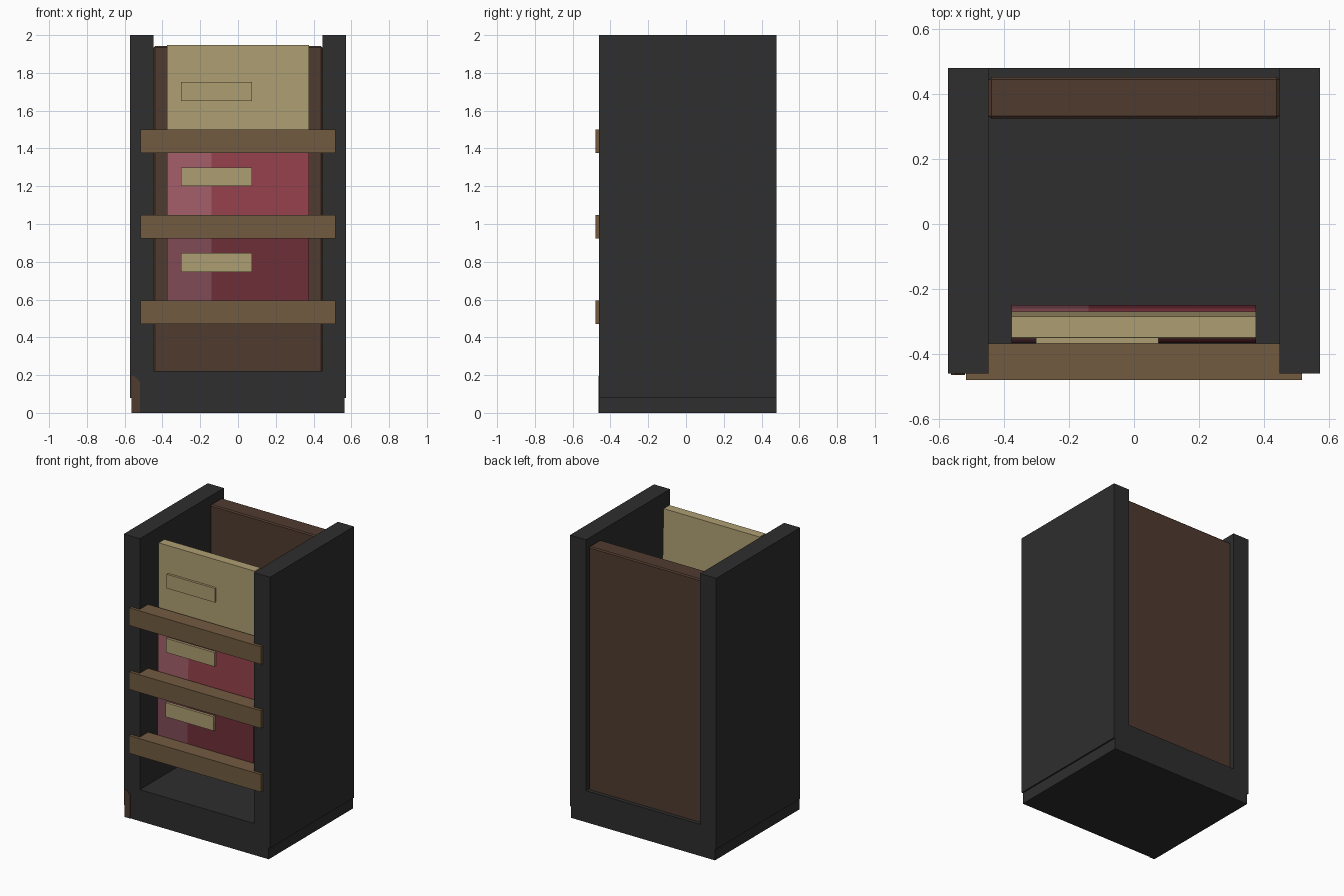
import bpy, bmesh

if "Cube" in bpy.data.objects:
    bpy.data.objects.remove(bpy.data.objects["Cube"])


def material(name, r, g, b):
    m = bpy.data.materials.new(name)
    lin = lambda c: ((c / 255 + 0.055) / 1.055) ** 2.4
    m.diffuse_color = (lin(r), lin(g), lin(b), 1)
    m.use_nodes = True
    m.node_tree.nodes["Principled BSDF"].inputs["Base Color"].default_value = m.diffuse_color
    return m


BLACK = material("charcoal", 46, 46, 46)
BROWN = material("dark brown", 80, 59, 47)
WOOD = material("wood brown", 114, 91, 65)
TAN = material("tan", 174, 158, 114)
RED = material("red", 150, 65, 76)
PINK = material("dusty pink", 164, 94, 106)
DARK_RED = material("dark red", 108, 46, 54)
DARK_PINK = material("dark pink", 128, 74, 86)


def prism(name, profile, axis, lo, hi, mat, bevel=0):
    """Extrude a 2D profile along x (points are y,z) or y (points are x,z)."""
    bm = bmesh.new()
    place = (lambda a, b, t: (t, a, b)) if axis == "x" else (lambda a, b, t: (a, t, b))
    rings = [[bm.verts.new(place(a, b, t)) for a, b in profile] for t in (lo, hi)]
    n = len(profile)
    bm.faces.new(rings[0])
    bm.faces.new(rings[1])
    for i in range(n):
        j = (i + 1) % n
        bm.faces.new((rings[0][i], rings[0][j], rings[1][j], rings[1][i]))
    bmesh.ops.recalc_face_normals(bm, faces=bm.faces)
    me = bpy.data.meshes.new(name)
    bm.to_mesh(me)
    bm.free()
    me.materials.append(mat)
    ob = bpy.data.objects.new(name, me)
    bpy.context.collection.objects.link(ob)
    if bevel:
        mod = ob.modifiers.new("bevel", "BEVEL")
        mod.width = bevel
        mod.segments = 1
    return ob


def box(name, x0, x1, y0, y1, z0, z1, mat, bevel=0):
    return prism(name, [(y0, z0), (y1, z0), (y1, z1), (y0, z1)], "x", x0, x1, mat, bevel)


# Cabinet: base, side walls, back panel
box("base", -0.563, 0.563, -0.46, 0.48, 0, 0.223, BLACK)
box("left_wall", -0.573, -0.447, -0.46, 0.48, 0.08, 2.0, BLACK)
box("right_wall", 0.447, 0.573, -0.46, 0.48, 0.08, 2.0, BLACK)
box("back_panel", -0.447, 0.447, 0.325, 0.452, 0.21, 1.942, BROWN, 0.008)

# Brown patch on the lower left front corner
prism("corner_patch", [(-0.563, 0), (-0.52, 0), (-0.52, 0.165), (-0.55, 0.195), (-0.563, 0.195)],
      "y", -0.464, -0.459, BROWN)

# Front rails
for i, z in enumerate((0.47, 0.922, 1.375)):
    box(f"front_rail_{i + 1}", -0.517, 0.517, -0.48, -0.367, z, z + 0.125, WOOD)


# Tapered front panels, thicker towards the bottom
def tapered(name, x0, x1, z0, z1, y_bot, y_top, mat):
    prism(name, [(y_bot[0], z0), (y_bot[1], z0), (y_top[1], z1), (y_top[0], z1)],
          "x", x0, x1, mat)


tapered("top_panel", -0.377, 0.375, 1.44, 1.948, (-0.352, -0.27), (-0.35, -0.285), TAN)
for name, z0, z1, yb, yt, main, spine in (
        ("middle_panel", 0.985, 1.44, (-0.359, -0.26), (-0.352, -0.27), RED, PINK),
        ("lower_panel", 0.53, 0.985, (-0.366, -0.25), (-0.359, -0.26), DARK_RED, DARK_PINK)):
    tapered(name, -0.14, 0.375, z0, z1, yb, yt, main)
    tapered(name + "_stripe", -0.377, -0.14, z0, z1, yb, yt, spine)

# Label plates on the panels
for i, (z, y) in enumerate(((0.747, -0.379), (1.2, -0.372), (1.652, -0.367))):
    box(f"label_plate_{i + 1}", -0.302, 0.075, y, y + 0.03, z, z + 0.1, TAN)
